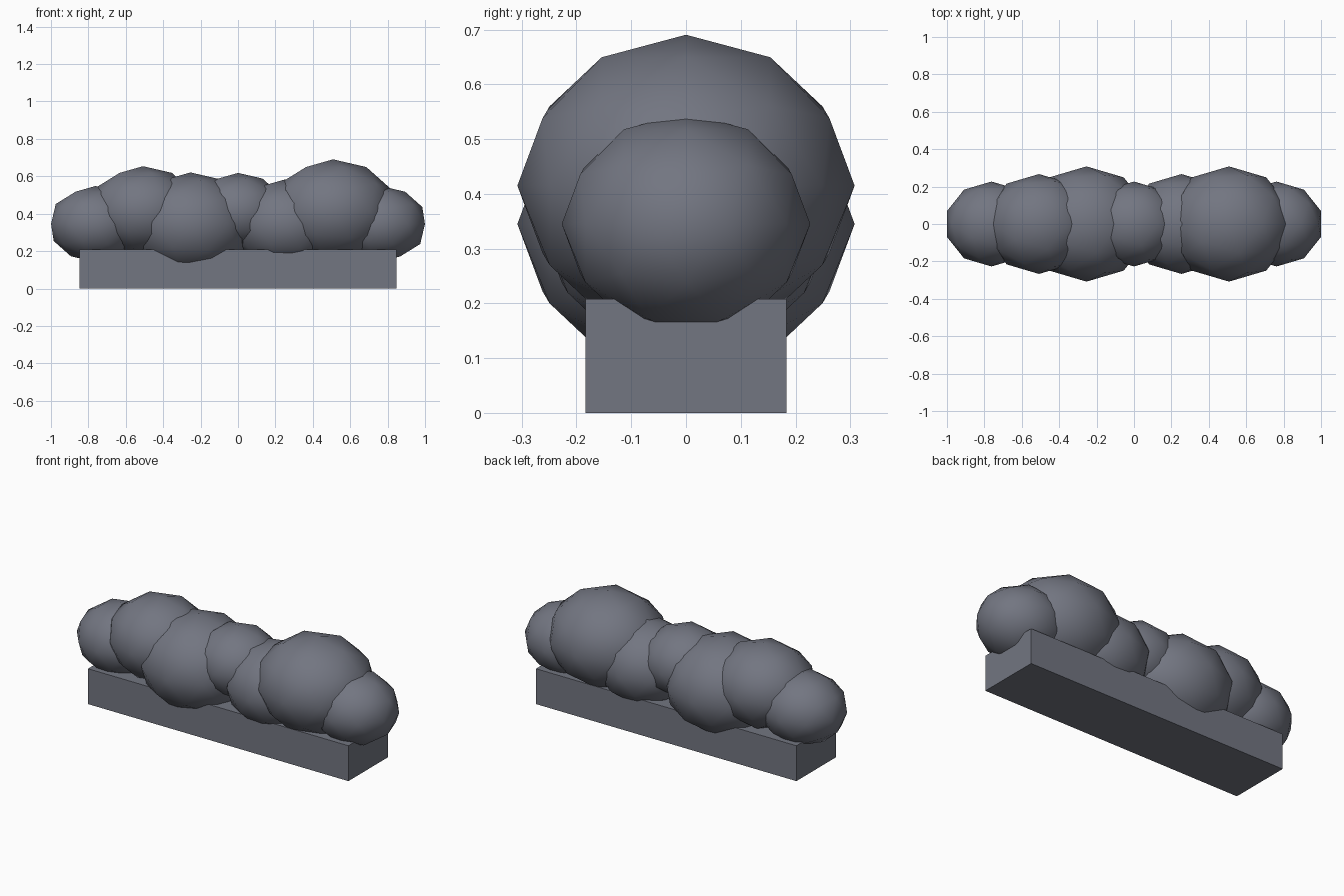
import bpy

if "Cube" in bpy.data.objects:
    bpy.data.objects.remove(bpy.data.objects["Cube"], do_unlink=True)

# One slate grey for everything
slate = bpy.data.materials.new("slate_grey")
slate.use_nodes = True
colour = (0.17, 0.18, 0.22, 1)
slate.diffuse_color = colour
slate.node_tree.nodes["Principled BSDF"].inputs["Base Color"].default_value = colour


def finish(name, scale):
    obj = bpy.context.object
    obj.name = name
    obj.scale = scale
    bpy.ops.object.transform_apply(location=False, rotation=False, scale=True)
    obj.data.materials.append(slate)
    return obj


# Flat rectangular base
base_height = 0.208
bpy.ops.mesh.primitive_cube_add(size=1, location=(0, 0, base_height / 2))
finish("base", (1.695, 0.368, base_height))

# Row of overlapping, slightly squashed boulders at alternating heights
spacing = 0.254
radii = [0.227, 0.267, 0.308, 0.227, 0.267, 0.308, 0.227]
for i, r in enumerate(radii):
    z = 0.415 if i % 2 else 0.345
    bpy.ops.mesh.primitive_ico_sphere_add(
        subdivisions=2, radius=1, location=((i - 3) * spacing, 0, z))
    boulder = finish(f"boulder_{i + 1}", (r * 1.1, r, r * 0.895))
    boulder.data.shade_smooth()
